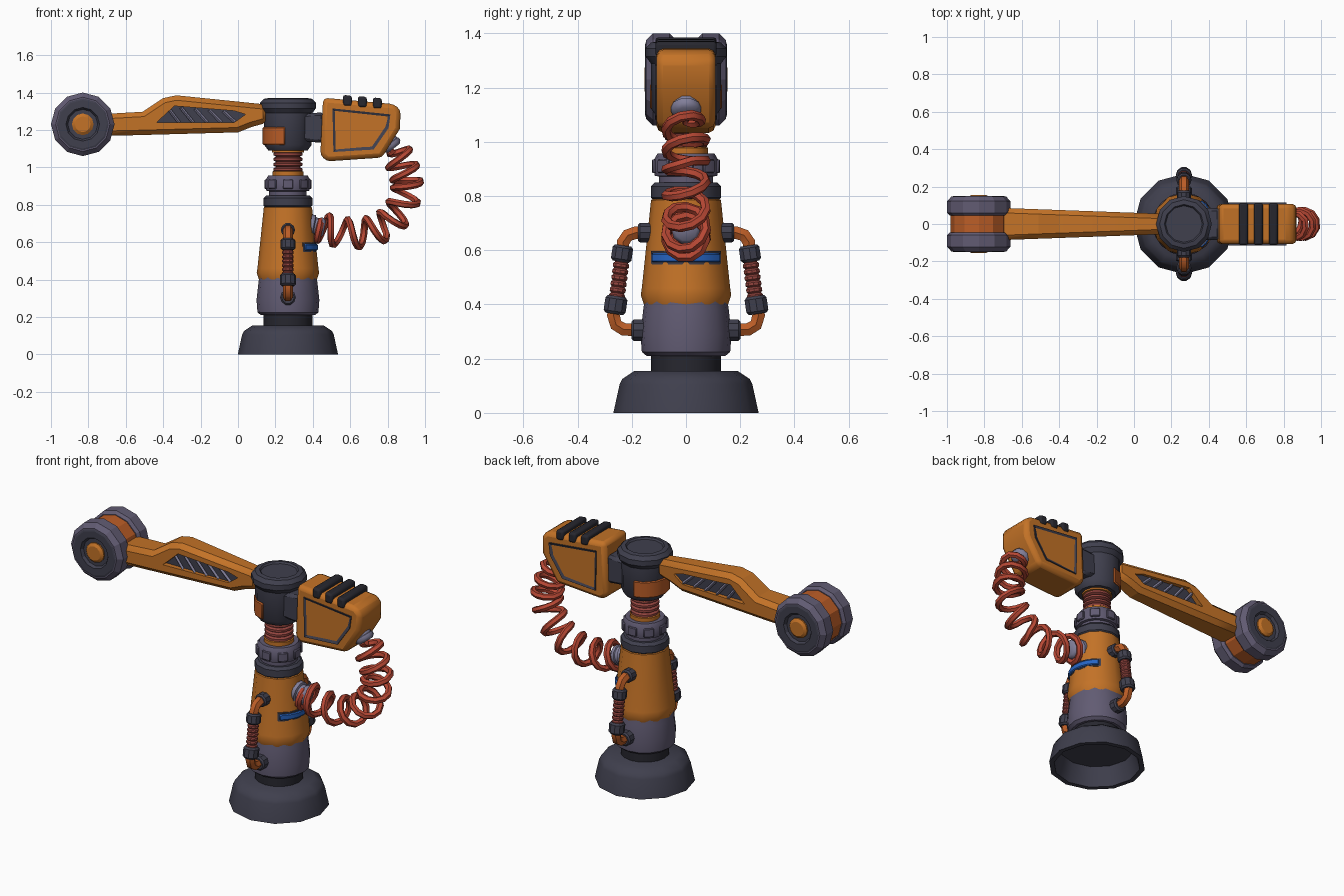
import bpy, bmesh
from math import sin, cos, pi, radians
from mathutils import Vector, Matrix

if "Cube" in bpy.data.objects:
    bpy.data.objects.remove(bpy.data.objects["Cube"])


def material(name, r, g, b):
    m = bpy.data.materials.new(name)
    m.diffuse_color = (r, g, b, 1)
    m.use_nodes = True
    m.node_tree.nodes["Principled BSDF"].inputs["Base Color"].default_value = m.diffuse_color
    return m


ORANGE = material("orange", .55, .17, .02)
RUST = material("rust_orange", .50, .11, .02)
DARK = material("dark_metal", .05, .05, .075)
BLACK = material("black_rubber", .02, .02, .028)
VIOLET = material("violet_metal", .12, .105, .17)
STEEL = material("light_steel", .22, .21, .32)
RED = material("red_hose", .48, .065, .035)
MAROON = material("bellows_red", .30, .06, .05)
BLUE = material("blue_light", .02, .13, .55)
GLASS = material("grey_glass", .085, .10, .10)
CX = .267  # column axis


def finish(name, bm, mats, smooth=35, bevel=0, segs=1):
    bmesh.ops.recalc_face_normals(bm, faces=bm.faces)
    me = bpy.data.meshes.new(name)
    bm.to_mesh(me)
    bm.free()
    ob = bpy.data.objects.new(name, me)
    bpy.context.collection.objects.link(ob)
    for m in mats:
        me.materials.append(m)
    if bevel:
        mod = ob.modifiers.new("bevel", 'BEVEL')
        mod.width, mod.segments = bevel, segs
        mod.limit_method, mod.angle_limit = 'ANGLE', radians(35)
    bpy.ops.object.select_all(action='DESELECT')
    ob.select_set(True)
    bpy.context.view_layer.objects.active = ob
    if smooth:
        bpy.ops.object.shade_smooth_by_angle(angle=radians(smooth))
    return ob


def lathe(name, profile, mat, loc=(CX, 0, 0), axis=(0, 0, 1), n=12, smooth=35):
    """Spin (radius, height) points around an axis."""
    bm = bmesh.new()
    m = Matrix.Translation(loc) @ Vector(axis).to_track_quat('Z', 'Y').to_matrix().to_4x4()
    rings = []
    for r, h in profile:
        rings.append([bm.verts.new(m @ Vector((r * cos(2 * pi * i / n), r * sin(2 * pi * i / n), h)))
                      for i in range(n)] if r else [bm.verts.new(m @ Vector((0, 0, h)))])
    for a, b in zip(rings, rings[1:]):
        for i in range(n):
            j = (i + 1) % n
            if len(b) == 1:
                bm.faces.new((a[i], a[j], b[0]))
            elif len(a) == 1:
                bm.faces.new((a[0], b[j], b[i]))
            else:
                bm.faces.new((a[i], a[j], b[j], b[i]))
    return finish(name, bm, [mat], smooth)


def prism(name, pts, lo, hi, mats, plane='XZ', inset=None, bevel=0, segs=1, smooth=35, width=None):
    """Extrude an outline; inset sinks a second-material panel into the caps."""
    bm = bmesh.new()
    def at(p, d):
        d = d * width(p[0]) if width else d
        return (p[0], d, p[1]) if plane == 'XZ' else (p[0], p[1], d)
    a, b = ([bm.verts.new(at(p, d)) for p in pts] for d in (lo, hi))
    caps = [bm.faces.new(a), bm.faces.new(b[::-1])]
    for i in range(len(pts)):
        j = (i + 1) % len(pts)
        bm.faces.new((a[i], b[i], b[j], a[j]))
    bmesh.ops.recalc_face_normals(bm, faces=bm.faces)
    if inset:
        bmesh.ops.inset_individual(bm, faces=caps, thickness=inset)
        for f in caps:
            f.normal_update()
            f.material_index = 1
            bmesh.ops.translate(bm, verts=f.verts, vec=f.normal * -.008)
    return finish(name, bm, mats, smooth, bevel, segs)


def tube(name, pts, r, mat, res=1):
    cu = bpy.data.curves.new(name, 'CURVE')
    cu.dimensions, cu.bevel_depth, cu.bevel_resolution, cu.use_fill_caps = '3D', r, res, True
    sp = cu.splines.new('POLY')
    sp.points.add(len(pts) - 1)
    for q, p in zip(sp.points, pts):
        q.co = (*p, 1)
    ob = bpy.data.objects.new(name, cu)
    bpy.context.collection.objects.link(ob)
    cu.materials.append(mat)
    bpy.ops.object.select_all(action='DESELECT')
    ob.select_set(True)
    bpy.context.view_layer.objects.active = ob
    bpy.ops.object.convert(target='MESH')
    bpy.ops.object.shade_smooth_by_angle(angle=radians(50))


def sector(name, r0, r1, z0, z1, a0, a1, mat, n=8, bevel=0):
    ang = [radians(a0 + (a1 - a0) * i / n) for i in range(n + 1)]
    pts = [(CX + r1 * cos(a), r1 * sin(a)) for a in ang] + [(CX + r0 * cos(a), r0 * sin(a)) for a in ang[::-1]]
    return prism(name, pts, z0, z1, [mat], 'XY', bevel=bevel)


def bellows(r, h0, h1, n):
    step = (h1 - h0) / n
    return [p for i in range(n) for p in ((r * .82, h0 + i * step), (r, h0 + (i + .25) * step),
                                          (r, h0 + (i + .7) * step), (r * .82, h0 + (i + .95) * step))]


def barrel(r, h):
    return [(0, -h), (r * .8, -h), (r, -h * .7), (r, h * .7), (r * .8, h), (0, h)]


# Column, from the hollow base upwards
lathe("base", [(0, .155), (.19, .155), (.235, .125), (.245, .105), (.268, 0), (.24, 0), (.205, .11), (0, .11)], DARK, n=12)
lathe("base_neck", [(.13, .15), (.13, .215)], BLACK, n=16)
lathe("lower_body", [(0, .21), (.145, .21), (.163, .225), (.168, .29), (.158, .38), (.148, .45)], VIOLET, n=16)
lathe("body_shell", [(.145, .42), (.155, .40), (.167, .435), (.163, .46), (.129, .785), (.115, .795), (0, .795)], ORANGE, n=12)
lathe("upper_collar", [(.115, .78), (.13, .795), (.13, .835), (.115, .85), (0, .85)], DARK, n=12)
lathe("ring_seat", [(.1, .84), (.1, .88)], VIOLET, n=16)
lathe("locking_ring", [(.09, .87), (.115, .875), (.118, .89), (.118, .935), (.105, .957), (0, .957)], VIOLET, n=16)
for i in range(8):
    sector(f"ring_lug_{i}", .10, .126, .885, .935, 45 * i - 13, 45 * i + 13, VIOLET, 2, .004)
lathe("orange_collar", [(.082, .95), (.082, .978), (.06, .985)], ORANGE, n=16)
lathe("neck_bellows", bellows(.078, .975, 1.085, 4), MAROON, n=12)
lathe("neck_cap_ring", [(.06, 1.075), (.085, 1.08), (.085, 1.10)], ORANGE, n=12)

# Swivel head
lathe("swivel_head", [(0, 1.09), (.105, 1.09), (.127, 1.12), (.13, 1.29), (.149, 1.315), (.149, 1.345), (.13, 1.366),
                      (.105, 1.37), (.098, 1.36), (0, 1.36)], DARK, n=12)
sector("head_patch", .11, .135, 1.12, 1.215, 97, 263, RUST, 6, .005)
prism("rear_joint", [(.34, 1.14), (.46, 1.13), (.46, 1.295), (.34, 1.285)], -.085, .085, [DARK], bevel=.015)

# Light strip wrapped round the body
sector("strip_holder", .11, .152, .548, .598, -58, 58, DARK, 8)
sector("light_strip", .12, .16, .556, .59, -54, 54, BLUE, 8, .005)

# Arm with a slatted window
outline = [(.16, 1.335), (-.33, 1.385), (-.40, 1.37), (-.51, 1.297), (-.72, 1.285), (-.72, 1.168),
           (-.54, 1.172), (0, 1.187), (.07, 1.215), (.16, 1.24)]
taper = lambda x: .055 + .03 * (.14 - x) / .82
arm = prism("arm", outline, -1, 1, [ORANGE], bevel=.026, width=taper, smooth=20)
window = [(-.435, 1.24), (-.34, 1.328), (-.02, 1.302), (.04, 1.283), (-.02, 1.24)]
cutter = prism("window_cutter", window, -.2, .2, [DARK], smooth=0)
cutter.hide_render = True
cut = arm.modifiers.new("window", 'BOOLEAN')
cut.operation, cut.object = 'DIFFERENCE', cutter
bpy.ops.object.select_all(action='DESELECT')
arm.select_set(True)
bpy.context.view_layer.objects.active = arm
bpy.ops.object.convert(target='MESH')
bpy.data.objects.remove(cutter)
prism("window_core", window, -.046, .046, [DARK], smooth=0)

# Wheel at the arm end
hub = (-.83, 0, 1.23)
lathe("wheel_core", [(0, -.06), (.15, -.06), (.15, .06), (0, .06)], RUST, hub, (0, 1, 0), 12, 0)
for s, side in ((-1, "front"), (1, "back")):
    lathe("wheel_disc_" + side, [(.08, .045), (.155, .045), (.17, .06), (.17, .122), (.145, .148), (.095, .148)],
          VIOLET, hub, (0, s, 0), 12, 0)
    lathe("wheel_face_" + side, [(.145, .146), (.13, .151), (.09, .151), (.08, .135), (0, .135)],
          DARK, hub, (0, s, 0), 12, 0)
    lathe("hub_cap_" + side, [(.058, .12), (.058, .143), (.042, .154), (0, .154)], ORANGE, hub, (0, s, 0), 12)
    for i in range(5):
        x = -.35 + .075 * i
        y = s * (taper(x) - .014)
        tube(f"slat_{side}_{i}", [(x - .03, y, 1.325 - .006 * i), (x + .035, y, 1.24)], .009, STEEL, 0)

# Rear housing with side windows and top bands
prism("rear_housing", [(.455, 1.372), (.835, 1.338), (.87, 1.305), (.865, 1.205), (.77, 1.052), (.475, 1.032), (.44, 1.065)],
      -.108, .108, [ORANGE], bevel=.024, segs=2)
for s, side in ((-1, "front"), (1, "back")):
    prism("housing_window_" + side, [(.505, 1.315), (.815, 1.283), (.805, 1.21), (.725, 1.095), (.51, 1.082)],
          s * .09, s * .114, [DARK, GLASS], inset=.024, smooth=0)
for i, x in enumerate((.585, .665, .745)):
    z = 1.366 - .085 * (x - .55)
    prism(f"top_band_{i}", [(x - .024, z - .035), (x + .024, z - .037), (x + .024, z + .02), (x - .024, z + .024)],
          -.113, .113, [BLACK], bevel=.012, segs=2)

# Coiled hose: helix around a smooth guide path
guide = [Vector((x, 0, z)) for x, z in ((.835, 1.095), (.87, 1.03), (.898, .95), (.903, .88), (.87, .78), (.80, .70),
                                        (.70, .655), (.58, .648), (.47, .67), (.425, .683))]
guide = [guide[0] * 2 - guide[1]] + guide + [guide[-1] * 2 - guide[-2]]


def path(t):
    k = min(int(t), len(guide) - 4)
    u = t - k
    a, b, c, d = guide[k:k + 4]
    return .5 * (2 * b + (c - a) * u + (2 * a - 5 * b + 4 * c - d) * u * u + (3 * b - a - 3 * c + d) * u ** 3)


samples = [path((len(guide) - 3) * i / 200) for i in range(201)]
turns, steps = 9, 11
coil = [samples[0]]
for i in range(turns * steps + 1):
    f = i / (turns * steps)
    k = 1 + int(f * 198)
    tan = (samples[k + 1] - samples[k - 1]).normalized()
    normal = Vector((tan.z, 0, -tan.x))
    a = 2 * pi * i / steps
    r = .074 * min(1, .4 + 12 * min(f, 1 - f))
    coil.append(samples[k] + r * (normal * cos(a) + Vector((0, 1, 0)) * sin(a)))
coil.append(samples[-1])
tube("coiled_hose", coil, .019, RED)
for name, loc, axis in (("hose_socket_top", (.785, 0, 1.165), (.6, 0, -.75)), ("hose_socket_bottom", (.385, 0, .69), (1, 0, -.2))):
    lathe(name, [(.062, 0), (.062, .02), (.05, .025), (.05, .045), (.056, .048), (.056, .066), (.04, .08), (0, .08)],
          STEEL, loc, axis, 10, 50)

# Mirrored side pipes
for s, side in ((-1, "front"), (1, "back")):
    P = lambda y, z: Vector((CX, s * y, z))
    tube("upper_elbow_" + side, [P(.12, .665), P(.185, .665), P(.215, .655), P(.232, .63), P(.236, .58)], .027, RUST)
    tube("lower_elbow_" + side, [P(.262, .41), P(.268, .36), P(.258, .325), P(.23, .308), P(.14, .305)], .027, RUST)
    lathe("upper_port_" + side, barrel(.038, .028), DARK, P(.15, .665), (0, s, 0), 10)
    lathe("lower_port_" + side, barrel(.042, .026), DARK, P(.175, .305), (0, s, 0), 10)
    lathe("upper_clamp_" + side, barrel(.04, .03), DARK, P(.236, .588), (0, -s * .15, 1), 10)
    lathe("lower_clamp_" + side, barrel(.043, .033), DARK, P(.26, .398), (0, -s * .15, 1), 10)
    lathe("pipe_bellows_" + side, bellows(.031, 0, .16, 7), MAROON, P(.256, .42), (0, -s * .13, 1), 10)
